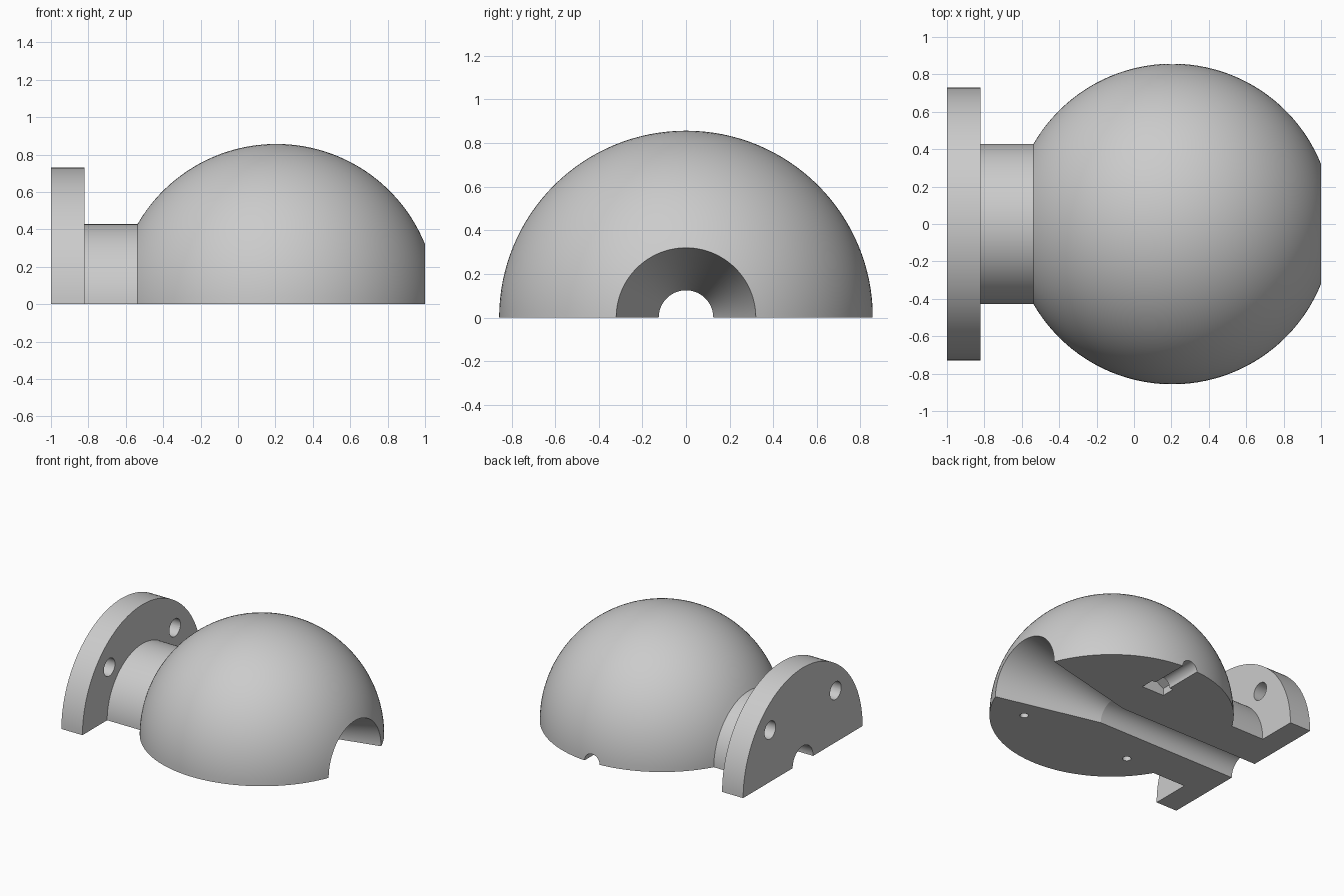
import bpy, bmesh, math
from mathutils import Matrix, Vector

if "Cube" in bpy.data.objects:
    bpy.data.objects.remove(bpy.data.objects["Cube"], do_unlink=True)

# Plain grey material
grey = bpy.data.materials.new("plain_grey")
grey.use_nodes = True
colour = (0.6, 0.6, 0.6, 1)
grey.diffuse_color = colour
grey.node_tree.nodes["Principled BSDF"].inputs["Base Color"].default_value = colour

BALL_X, BALL_R = 0.205, 0.857
NECK_R, FLANGE_R, BORE_R, MOUTH_R = 0.428, 0.73, 0.125, 0.32
FLANGE_X, STEPS = -0.82, 64


def add_object(name, bm):
    bmesh.ops.recalc_face_normals(bm, faces=bm.faces)
    mesh = bpy.data.meshes.new(name)
    bm.to_mesh(mesh)
    bm.free()
    mesh.materials.append(grey)
    obj = bpy.data.objects.new(name, mesh)
    bpy.context.collection.objects.link(obj)
    return obj


def half_turned(name, profile):
    """Turn a closed (x, radius) outline half way round the x axis."""
    bm = bmesh.new()
    rings = []
    for i in range(STEPS + 1):
        a = math.pi * i / STEPS
        c, s = math.cos(a), math.sin(a)
        if i in (0, STEPS):
            s = 0.0
        rings.append([bm.verts.new((x, r * c, r * s)) for x, r in profile])
    n = len(profile)
    for r0, r1 in zip(rings, rings[1:]):
        for j in range(n):
            k = (j + 1) % n
            bm.faces.new((r0[j], r0[k], r1[k], r1[j]))
    bm.faces.new(rings[0])
    bm.faces.new(rings[-1])
    return add_object(name, bm)


def drill(target, centre, axis, radius, length, sides=48, turn=0.0):
    """Subtract a prism centred on a point and running along an axis."""
    bm = bmesh.new()
    aim = Vector((0, 0, 1)).rotation_difference(Vector(axis)).to_matrix().to_4x4()
    place = Matrix.Translation(centre) @ aim @ Matrix.Rotation(turn, 4, 'Z')
    bmesh.ops.create_cone(bm, cap_ends=True, segments=sides, radius1=radius,
                          radius2=radius, depth=length, matrix=place)
    cutter = add_object("hole_cutter", bm)
    cutter.hide_render = True
    mod = target.modifiers.new("hole", 'BOOLEAN')
    mod.operation, mod.solver, mod.object = 'DIFFERENCE', 'EXACT', cutter
    bpy.context.view_layer.objects.active = target
    bpy.ops.object.modifier_apply(modifier=mod.name)
    bpy.data.objects.remove(cutter, do_unlink=True)


# Ball, neck and flange in one turned outline, with the flared bore
start = math.pi - math.asin(NECK_R / BALL_R)
end = math.asin(MOUTH_R / BALL_R)
arc = []
for i in range(49):
    a = start + (end - start) * i / 48
    arc.append((BALL_X + BALL_R * math.cos(a), BALL_R * math.sin(a)))
arc[-1] = (1.0, MOUTH_R)
outline = [(-1, BORE_R), (-1, FLANGE_R), (FLANGE_X, FLANGE_R), (FLANGE_X, NECK_R)]
outline += arc + [(0.2, BORE_R)]
body = half_turned("ball_and_flange_half", outline)

# Flange bolt holes
for side in (-1, 1):
    drill(body, (-0.91, side * 0.4, 0.4), (1, 0, 0), 0.068, 0.3)

# Blind dowel holes in the flat face
for side in (-1, 1):
    drill(body, (BALL_X + side * 0.47, -0.395, 0), (0, 0, 1), 0.03, 0.2, 32)

# Screw channel and hexagonal nut pocket on the back
drill(body, (BALL_X, 0.75, 0), (0, 1, 0), 0.065, 0.45)
drill(body, (BALL_X, 0.503, 0), (0, 1, 0), 0.11, 0.106, 6, math.pi / 2 - math.pi / 2)

# Smooth shading with crisp edges
bpy.ops.object.select_all(action='DESELECT')
body.select_set(True)
bpy.context.view_layer.objects.active = body
bpy.ops.object.shade_smooth_by_angle(angle=math.radians(10))
